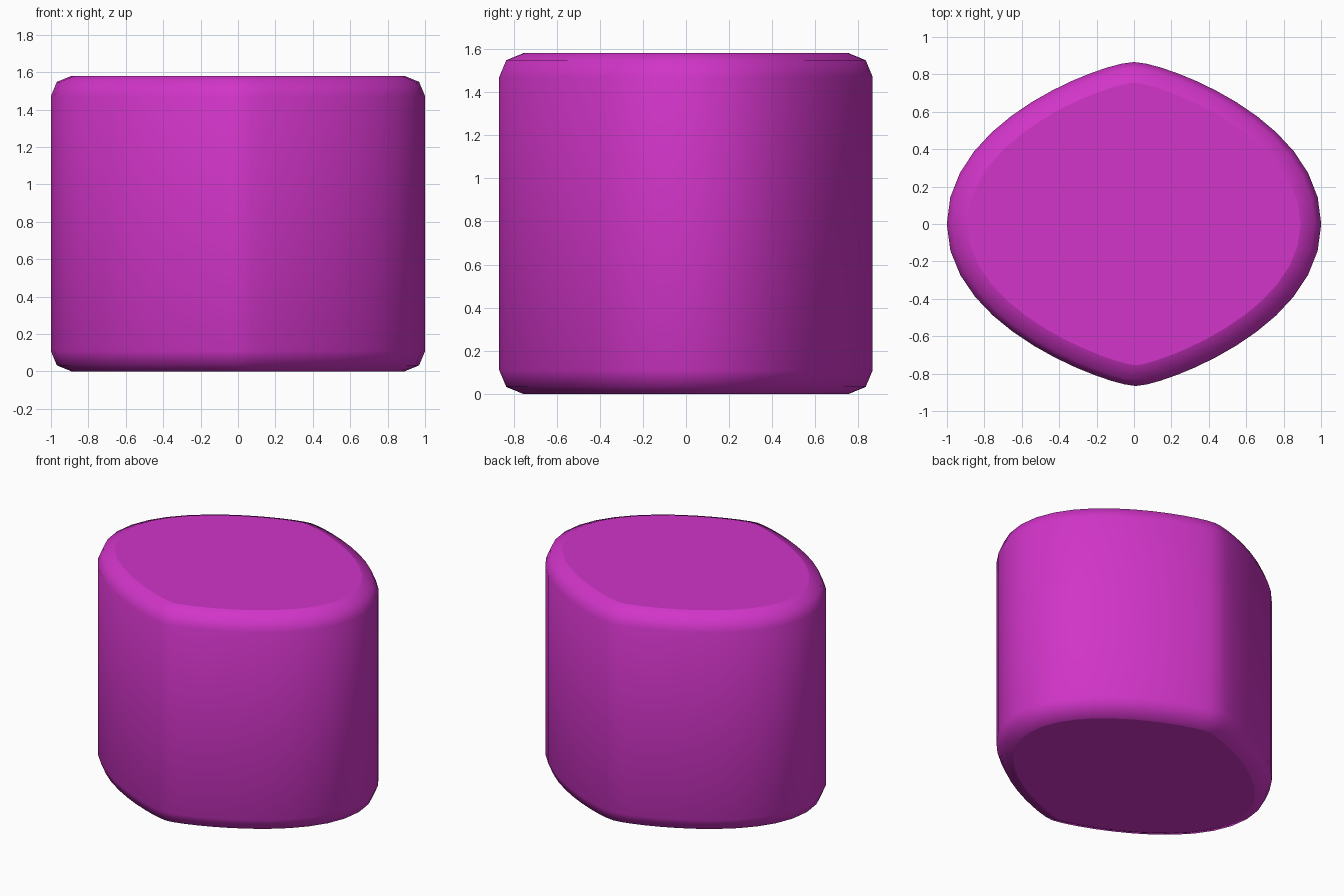
import bpy

if "Cube" in bpy.data.objects:
    bpy.data.objects.remove(bpy.data.objects["Cube"])

BEVEL = 0.11
HEIGHT = 1.58

# Closed outline: rounded at the sides, tight corners at front and back
# (point, incoming handle, outgoing handle)
outline = [
    ((-0.89, 0.0), (-0.89, -0.48), (-0.89, 0.48)),
    ((0.0, 0.755), (-0.12, 0.755), (0.12, 0.755)),
    ((0.89, 0.0), (0.89, 0.48), (0.89, -0.48)),
    ((0.01, -0.755), (0.11, -0.755), (-0.09, -0.755)),
]

curve = bpy.data.curves.new("rounded_block", "CURVE")
curve.dimensions = "2D"
curve.fill_mode = "BOTH"
curve.resolution_u = 12
curve.extrude = HEIGHT / 2 - BEVEL
curve.bevel_depth = BEVEL
curve.bevel_resolution = 1

spline = curve.splines.new("BEZIER")
spline.bezier_points.add(len(outline) - 1)
spline.use_cyclic_u = True
for p, (co, left, right) in zip(spline.bezier_points, outline):
    p.handle_left_type = p.handle_right_type = "FREE"
    p.co = (*co, 0)
    p.handle_left = (*left, 0)
    p.handle_right = (*right, 0)

# Block body standing on the ground
block = bpy.data.objects.new("rounded_block", curve)
bpy.context.collection.objects.link(block)
block.location.z = HEIGHT / 2

# Magenta finish
mat = bpy.data.materials.new("magenta")
mat.diffuse_color = (0.64, 0.035, 0.58, 1)
mat.use_nodes = True
mat.node_tree.nodes["Principled BSDF"].inputs["Base Color"].default_value = mat.diffuse_color
curve.materials.append(mat)

# Turn the curve into a mesh
bpy.context.view_layer.objects.active = block
block.select_set(True)
bpy.ops.object.convert(target="MESH")
